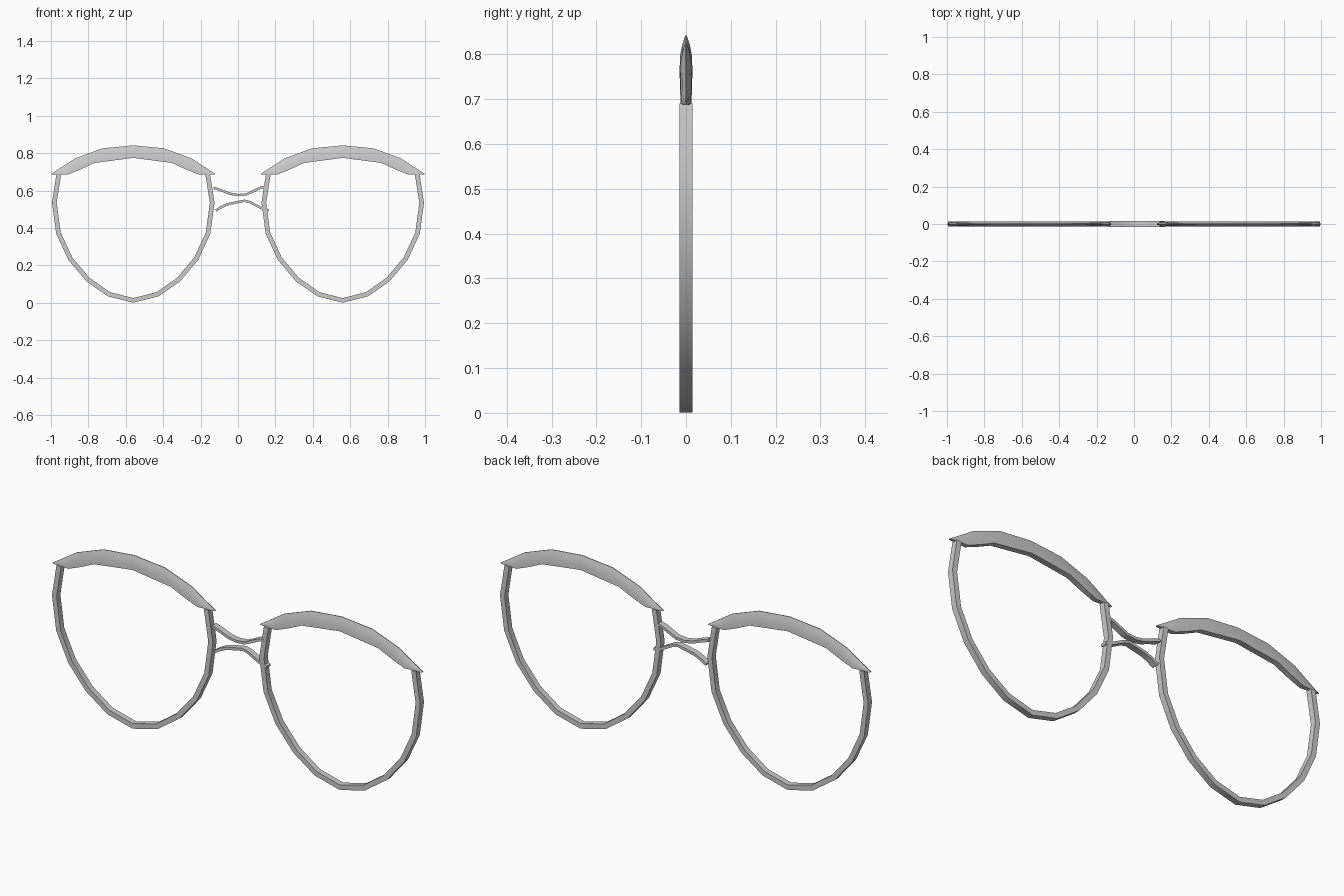
import bpy
from mathutils import Vector
from math import radians

cube = bpy.data.objects.get("Cube")
if cube:
    bpy.data.objects.remove(cube, do_unlink=True)

metal = bpy.data.materials.new("grey metal")
metal.use_nodes = True
GREY = (0.6, 0.6, 0.6, 1)
metal.diffuse_color = GREY
metal.node_tree.nodes["Principled BSDF"].inputs["Base Color"].default_value = GREY


def loft(name, rings):
    """Skin a row of equal-sized rings and cap both ends."""
    n = len(rings[0])
    verts = [p for ring in rings for p in ring]
    faces = [(i * n + j, i * n + (j + 1) % n, (i + 1) * n + (j + 1) % n, (i + 1) * n + j)
             for i in range(len(rings) - 1) for j in range(n)]
    faces += [tuple(range(n))[::-1], tuple(range(len(verts) - n, len(verts)))]
    mesh = bpy.data.meshes.new(name)
    mesh.from_pydata(verts, [], faces)
    mesh.materials.append(metal)
    obj = bpy.data.objects.new(name, mesh)
    bpy.context.collection.objects.link(obj)
    bpy.ops.object.select_all(action="DESELECT")
    obj.select_set(True)
    bpy.context.view_layer.objects.active = obj
    bpy.ops.object.mode_set(mode="EDIT")
    bpy.ops.mesh.select_all(action="SELECT")
    bpy.ops.mesh.normals_make_consistent(inside=False)
    bpy.ops.object.mode_set(mode="OBJECT")
    bpy.ops.object.shade_smooth_by_angle(angle=radians(40))


def strip(name, path, width, depth):
    """Sweep a rectangular bar along a path in the x-z plane."""
    pts = [Vector(p) for p in path]
    rings = []
    for i, p in enumerate(pts):
        t = (pts[min(i + 1, len(pts) - 1)] - pts[max(i - 1, 0)]).normalized()
        off = Vector((-t.y, t.x)) * width / 2
        a, b = p + off, p - off
        h = depth / 2
        rings.append([(a.x, -h, a.y), (a.x, h, a.y), (b.x, h, b.y), (b.x, -h, b.y)])
    loft(name, rings)


def mirrored(half):
    """Complete a symmetric row whose last entry lies on the centre line."""
    return half + [(-p[0],) + tuple(p[1:]) for p in half[-2::-1]]


# Half outlines, from the outer end to the middle of a lens
rim_half = [(-.398, .688), (-.422, .535), (-.4, .373),
            (-.337, .237), (-.243, .125), (-.13, .046), (0, .013)]
# Brow stations: top x, top z, bottom x, bottom z, half thickness
brow_half = [(-.438, .69, -.437, .687, .006), (-.385, .724, -.347, .687, .012),
             (-.31, .773, -.28, .714, .013), (-.165, .826, -.207, .748, .014),
             (0, .842, 0, .775, .014)]
brow_row = brow_half + [(-a, b, -c, d, e) for a, b, c, d, e in brow_half[-2::-1]]

for side, cx in (("left", .56), ("right", -.56)):
    strip(side + "_rim", [(x + cx, z) for x, z in mirrored(rim_half)], .025, .029)

    # Brow bar: flat underside, sides curving in to a thin top edge
    rings = []
    for tx, tz, bx, bz, h in brow_row:
        front = []
        for up, thick in ((0, 1), (.35, .93), (.7, .6), (1, .12)):
            front.append((cx + bx + (tx - bx) * up, -h * thick, bz + (tz - bz) * up))
        rings.append(front + [(x, -y, z) for x, y, z in reversed(front)])
    loft(side + "_brow_bar", rings)

# Two curved wires joining the rims
strip("upper_bridge", [(-.13, .615), (-.085, .6), (-.045, .584), (0, .576), (.045, .58),
                       (.085, .598), (.115, .613), (.148, .622)], .013, .03)
strip("lower_bridge", [(-.118, .494), (-.085, .514), (-.055, .527), (-.01, .537), (.035, .546),
                       (.065, .538), (.095, .522), (.13, .504), (.165, .494)], .013, .03)
